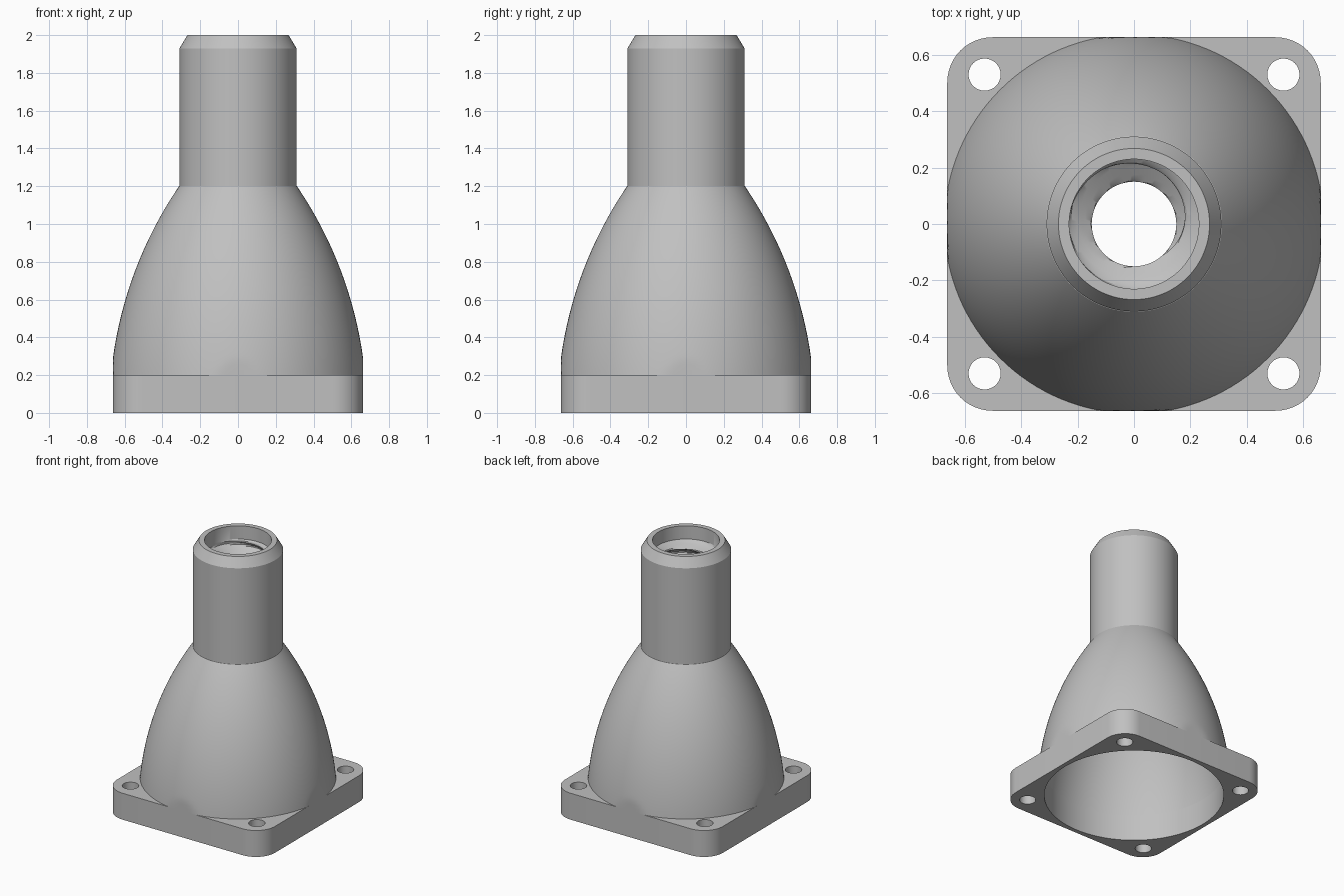
import bpy, bmesh, math

if "Cube" in bpy.data.objects:
    bpy.data.objects.remove(bpy.data.objects["Cube"])

HALF = 0.6625      # half width of the square flange
FLANGE_H = 0.2
DOME_TOP = 1.2
SEG = 128

grey = bpy.data.materials.new("light_grey")
grey.diffuse_color = (0.53, 0.53, 0.53, 1)
grey.use_nodes = True
grey.node_tree.nodes["Principled BSDF"].inputs["Base Color"].default_value = grey.diffuse_color


def finish(obj, angle=25):
    obj.data.materials.clear()
    obj.data.materials.append(grey)
    bpy.ops.object.select_all(action='DESELECT')
    obj.select_set(True)
    bpy.context.view_layer.objects.active = obj
    bpy.ops.object.shade_smooth_by_angle(angle=math.radians(angle))


def lathe(name, rings, limit=None):
    """Revolve rings (radius or radius function of angle, z) about z."""
    bm = bmesh.new()
    rows = []
    for r, z in rings:
        row = []
        for i in range(SEG):
            a = 2 * math.pi * i / SEG
            rad = r(a) if callable(r) else r
            x, y = rad * math.cos(a), rad * math.sin(a)
            if limit:  # trim flush with the flange sides
                x = max(-limit, min(limit, x))
                y = max(-limit, min(limit, y))
            row.append(bm.verts.new((x, y, z)))
        rows.append(row)
    for lo, hi in zip(rows, rows[1:]):
        for i in range(SEG):
            j = (i + 1) % SEG
            bm.faces.new((lo[i], lo[j], hi[j], hi[i]))
    me = bpy.data.meshes.new(name)
    bm.to_mesh(me)
    bm.free()
    obj = bpy.data.objects.new(name, me)
    bpy.context.collection.objects.link(obj)
    finish(obj)


def arc(width, radius, z0, z1, n=40):
    """Dome profile: circular arc that is vertical at z = 0."""
    out = []
    for i in range(n + 1):
        z = z0 + (z1 - z0) * i / n
        out.append((width - radius + math.sqrt(radius ** 2 - z * z), z))
    return out


# Flange: rounded square with four bolt holes and a central opening
def circle(cx, cy, r, n):
    return [(cx + r * math.cos(2 * math.pi * i / n),
             cy + r * math.sin(2 * math.pi * i / n)) for i in range(n)]


corner = 0.16
outline = []
for q, (sx, sy) in enumerate([(1, 1), (-1, 1), (-1, -1), (1, -1)]):
    for i in range(13):
        a = math.pi / 2 * (q + i / 12)
        outline.append((sx * (HALF - corner) + corner * math.cos(a),
                        sy * (HALF - corner) + corner * math.sin(a)))
loops = [outline, circle(0, 0, 0.63, SEG)]
loops += [circle(sx * 0.53, sy * 0.53, 0.057, 32) for sx in (1, -1) for sy in (1, -1)]

cu = bpy.data.curves.new("flange", 'CURVE')
cu.dimensions = '2D'
cu.fill_mode = 'BOTH'
cu.extrude = FLANGE_H / 2
for pts in loops:
    sp = cu.splines.new('POLY')
    sp.points.add(len(pts) - 1)
    for p, (x, y) in zip(sp.points, pts):
        p.co = (x, y, FLANGE_H / 2, 1)
    sp.use_cyclic_u = True
for sp in cu.splines:
    for p in sp.points:
        p.co.z = 0
flange = bpy.data.objects.new("flange", cu)
bpy.context.collection.objects.link(flange)
flange.location.z = FLANGE_H / 2
bpy.ops.object.select_all(action='DESELECT')
flange.select_set(True)
bpy.context.view_layer.objects.active = flange
bpy.ops.object.convert(target='MESH')
flange = bpy.context.view_layer.objects.active
bm = bmesh.new()
bm.from_mesh(flange.data)
bmesh.ops.remove_doubles(bm, verts=bm.verts, dist=1e-5)
bmesh.ops.recalc_face_normals(bm, faces=bm.faces)
bm.to_mesh(flange.data)
bm.free()
finish(flange)

# Bell dome and neck with a chamfered mouth (outside surface)
lathe("bell_and_neck",
      arc(0.682, 2.13, FLANGE_H, DOME_TOP) +
      [(0.31, DOME_TOP + 0.001), (0.31, 1.93), (0.268, 2.0), (0.23, 2.0)],
      limit=HALF)

# Threaded bore (inside of the neck)
PITCH, BORE, DEPTH = 0.13, 0.23, 0.08
T0, T1 = 1.2, 1.9


def thread_radius(z):
    def radius(a):
        p = (z / PITCH - a / (2 * math.pi)) % 1
        tooth = max(0, min(1, 1.3 * (1 - abs(2 * p - 1)) - 0.15))
        taper = max(0, min(1, (T1 - z) / 0.04, (z - T0) / 0.04))
        return BORE - DEPTH * tooth * taper
    return radius


rows = 70
thread = [(thread_radius(z), z) for z in
          (T1 - (T1 - T0) * i / rows for i in range(rows + 1))]
lathe("threaded_bore", [(BORE, 2.0)] + thread)

# Hollow inside of the bell
lathe("bell_inside", [(BORE, DOME_TOP)] + arc(0.64, 2.09, FLANGE_H, DOME_TOP)[::-1])
